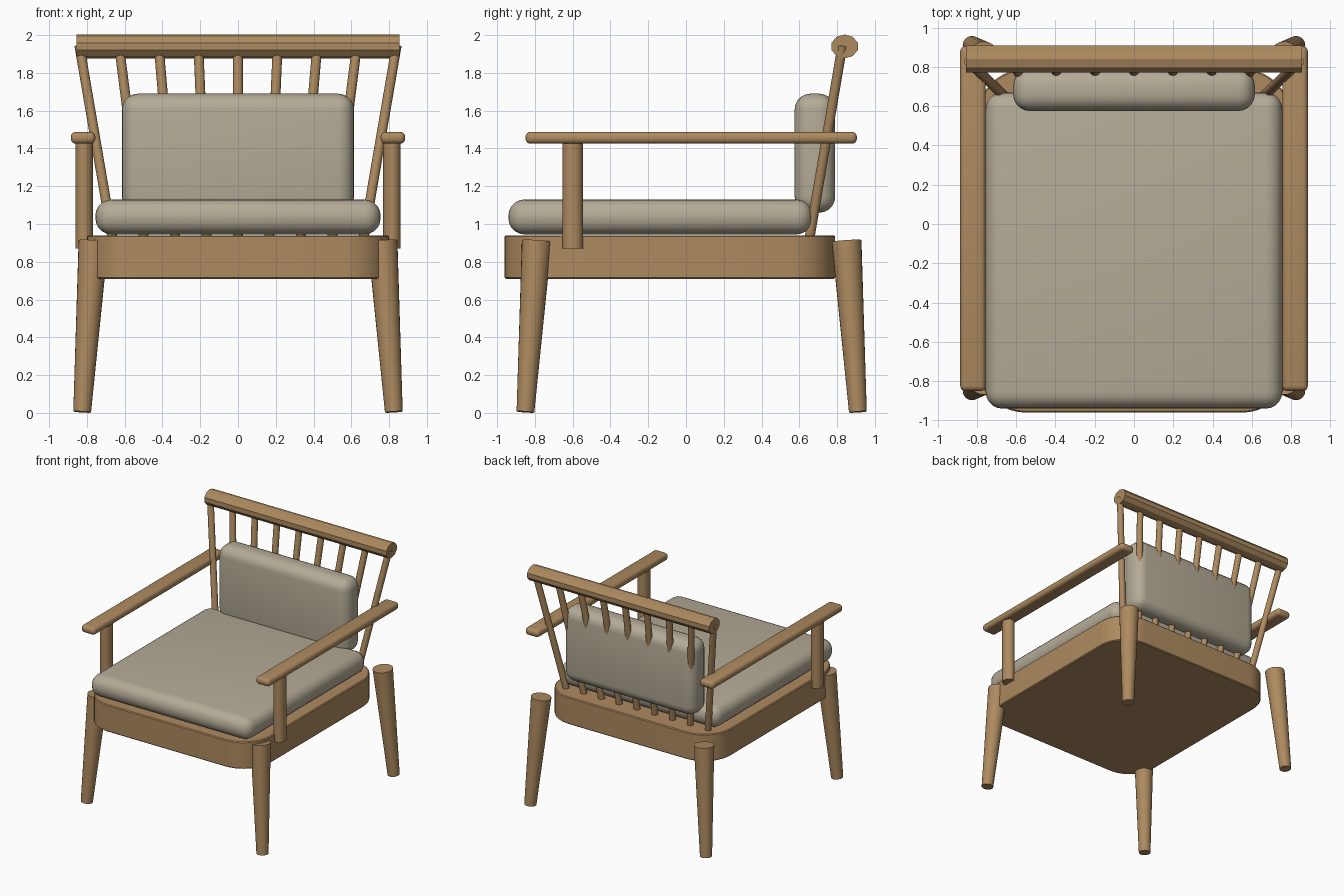
import bpy, bmesh, math
from mathutils import Vector, Matrix

cube = bpy.data.objects.get("Cube")
if cube:
    bpy.data.objects.remove(cube, do_unlink=True)


def material(name, colour):
    m = bpy.data.materials.new(name)
    m.use_nodes = True
    m.diffuse_color = colour
    m.node_tree.nodes["Principled BSDF"].inputs["Base Color"].default_value = colour
    return m


WOOD = material("oak wood", (0.42, 0.255, 0.115, 1))
FABRIC = material("beige fabric", (0.46, 0.41, 0.31, 1))


def finish(name, bm, mat, smooth=True):
    mesh = bpy.data.meshes.new(name)
    bm.to_mesh(mesh)
    bm.free()
    mesh.materials.append(mat)
    obj = bpy.data.objects.new(name, mesh)
    bpy.context.collection.objects.link(obj)
    if smooth:
        bpy.ops.object.select_all(action='DESELECT')
        obj.select_set(True)
        bpy.context.view_layer.objects.active = obj
        bpy.ops.object.shade_smooth_by_angle(angle=math.radians(35))
    return obj


def box(name, low, high, radius, segments, mat):
    """Box between two corners with every edge rounded."""
    low, high = Vector(low), Vector(high)
    bm = bmesh.new()
    bmesh.ops.create_cube(bm, size=1, matrix=Matrix.LocRotScale(
        (low + high) / 2, None, high - low))
    bmesh.ops.bevel(bm, geom=bm.edges[:], offset=radius, segments=segments,
                    profile=0.5, affect='EDGES')
    return finish(name, bm, mat)


def rod(name, start, end, r1, r2, sides=24, stretch=(1, 1), smooth=True):
    """Tapered rod between two points; stretch scales its cross-section."""
    start, end = Vector(start), Vector(end)
    axis = end - start
    bm = bmesh.new()
    bmesh.ops.create_cone(bm, cap_ends=True, segments=sides, radius1=r1,
                          radius2=r2, depth=axis.length)
    bmesh.ops.scale(bm, vec=(*stretch, 1), verts=bm.verts[:])
    turn = Vector((0, 0, 1)).rotation_difference(axis).to_matrix().to_4x4()
    bmesh.ops.transform(bm, matrix=Matrix.Translation((start + end) / 2) @ turn,
                        verts=bm.verts[:])
    return finish(name, bm, WOOD, smooth)


# Seat frame: slab with large rounded corners and slightly eased rims
bm = bmesh.new()
bmesh.ops.create_cube(bm, size=1, matrix=Matrix.LocRotScale(
    (0, -0.085, 0.825), None, (1.6, 1.75, 0.23)))
upright = [e for e in bm.edges if abs(e.verts[0].co.z - e.verts[1].co.z) > 0.1]
bmesh.ops.bevel(bm, geom=upright, offset=0.25, segments=10, profile=0.5, affect='EDGES')
rims = [e for e in bm.edges if abs(e.verts[0].co.z - e.verts[1].co.z) < 0.01]
bmesh.ops.bevel(bm, geom=rims, offset=0.007, segments=1, affect='EDGES')
finish("seat_frame", bm, WOOD)

# Cushions
box("seat_cushion", (-0.755, -0.94, 0.945), (0.755, 0.67, 1.13), 0.085, 5, FABRIC)
box("back_cushion", (-0.615, 0.575, 1.06), (0.615, 0.79, 1.69), 0.085, 5, FABRIC)

# Legs, arm posts and armrests on both sides
for side, s in (("left", 1), ("right", -1)):
    for end, y_foot, y_top in (("front", -0.85, -0.79), ("back", 0.91, 0.85)):
        rod(f"{end}_leg_{side}", (s * 0.825, y_foot, 0.005),
            (s * 0.765, y_top, 0.91), 0.047, 0.079)
    rod(f"arm_post_{side}", (s * 0.815, -0.6, 0.87), (s * 0.815, -0.6, 1.44),
        0.05, 0.05, stretch=(0.93, 1.07))
    x_in, x_out = sorted((s * 0.755, s * 0.885))
    box(f"armrest_{side}", (x_in, -0.85, 1.425), (x_out, 0.905, 1.488), 0.027, 4, WOOD)

# Fanned back spindles, the outermost pair forming the side uprights
for i in range(-4, 5):
    rod(f"back_spindle_{i + 5}", (i * 0.1665, 0.655, 0.93),
        (i * 0.21, 0.828, 1.945), 0.026, 0.026, sides=16)

# Faceted top rail
bm = bmesh.new()
bmesh.ops.create_cone(bm, cap_ends=True, segments=10, radius1=1, radius2=1, depth=1.71)
for v in bm.verts:
    across, up, along = v.co
    v.co = (along, 0.84 + across * 0.073, 1.94 + up * 0.063)
bmesh.ops.recalc_face_normals(bm, faces=bm.faces[:])
finish("top_rail", bm, WOOD, smooth=False)
